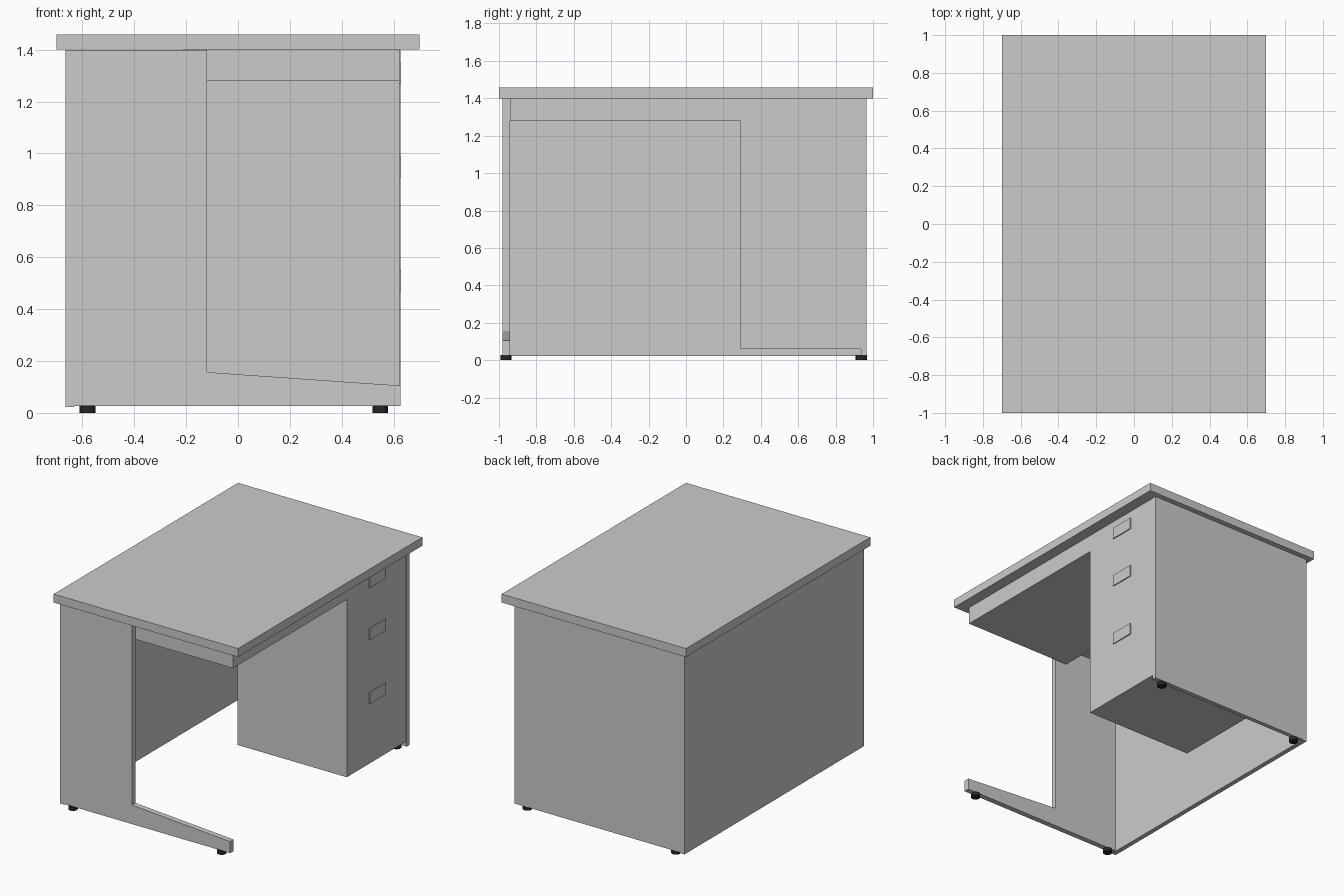
import bpy, bmesh

if "Cube" in bpy.data.objects:
    bpy.data.objects.remove(bpy.data.objects["Cube"])


def make_object(name, bm):
    bmesh.ops.recalc_face_normals(bm, faces=bm.faces)
    mesh = bpy.data.meshes.new(name)
    bm.to_mesh(mesh)
    bm.free()
    obj = bpy.data.objects.new(name, mesh)
    bpy.context.collection.objects.link(obj)
    return obj


def box(name, x, y, z):
    """Box from (min, max) ranges on each axis."""
    bm = bmesh.new()
    bmesh.ops.create_cube(bm, size=1)
    for v in bm.verts:
        v.co = [r[0] if c < 0 else r[1] for c, r in zip(v.co, (x, y, z))]
    return make_object(name, bm)


def side_profile(name, points, y0, y1):
    """Extrude an x-z outline between two y positions."""
    bm = bmesh.new()
    face = bm.faces.new([bm.verts.new((x, y0, z)) for x, z in points])
    new = bmesh.ops.extrude_face_region(bm, geom=[face])["geom"]
    bmesh.ops.translate(bm, vec=(0, y1 - y0, 0),
                        verts=[g for g in new if isinstance(g, bmesh.types.BMVert)])
    return make_object(name, bm)


black = bpy.data.materials.new("black_rubber")
black.diffuse_color = (0.02, 0.02, 0.02, 1)
black.use_nodes = True
black.node_tree.nodes["Principled BSDF"].inputs["Base Color"].default_value = black.diffuse_color

# Desk top and panels
box("desk_top", (-0.7, 0.7), (-1, 1), (1.4, 1.458))
box("back_panel", (-0.665, -0.632), (-0.98, 0.965), (0.022, 1.398))
box("right_side_panel", (-0.632, 0.627), (0.935, 0.965), (0.026, 1.398))

# Left leg: column with a tapered foot
side_profile("left_leg", [(-0.632, 0.026), (0.627, 0.026), (0.627, 0.105),
                          (-0.12, 0.157), (-0.12, 1.398), (-0.632, 1.398)],
             -0.98, -0.942)

# Shallow drawer under the top
box("shallow_drawer", (-0.21, 0.622), (-0.942, 0.292), (1.28, 1.4))

# Pedestal of three stacked drawers, each with a handle plate
levels = [1.4, 1.056, 0.612, 0.06]
for i, (top, bottom) in enumerate(zip(levels, levels[1:])):
    box(f"pedestal_drawer_{i + 1}", (-0.21, 0.622), (0.292, 0.935), (bottom, top))
    mid = (1.308, 0.95, 0.511)[i]
    box(f"drawer_handle_{i + 1}", (0.615, 0.629), (0.533, 0.71), (mid - 0.04, mid + 0.04))

# Black levelling feet
for side, y in (("left", -0.962), ("right", 0.937)):
    for end, x in (("rear", -0.58), ("front", 0.549)):
        bm = bmesh.new()
        bmesh.ops.create_cone(bm, cap_ends=True, segments=16,
                              radius1=0.03, radius2=0.03, depth=0.028)
        foot = make_object(f"{side}_{end}_foot", bm)
        foot.location = (x, y, 0.014)
        foot.data.materials.append(black)
        bpy.context.view_layer.objects.active = foot
        bpy.ops.object.select_all(action="DESELECT")
        foot.select_set(True)
        bpy.ops.object.shade_smooth_by_angle()
